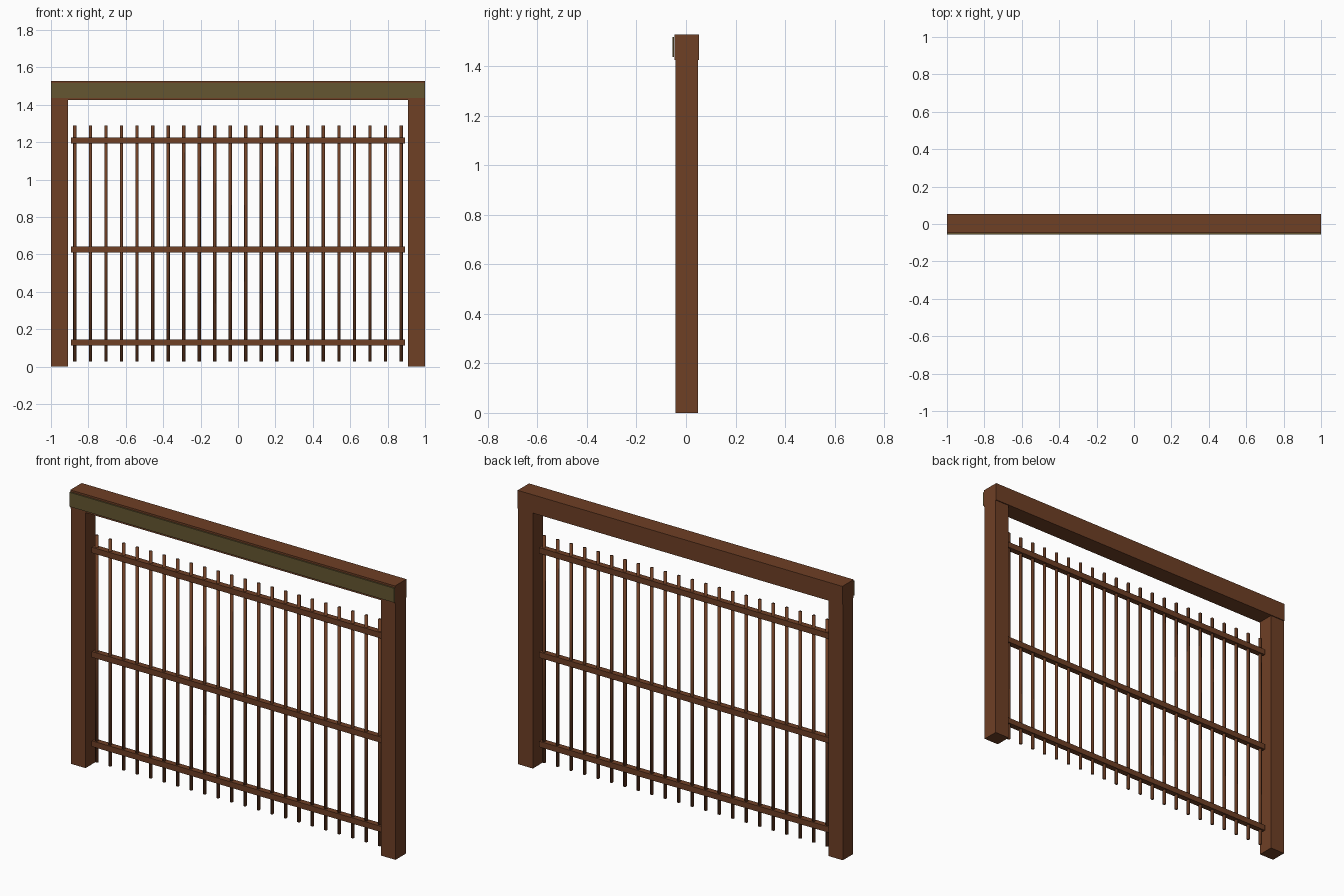
import bpy, bmesh
from mathutils import Matrix, Vector

if "Cube" in bpy.data.objects:
    bpy.data.objects.remove(bpy.data.objects["Cube"])

YC = 0.003  # centre line of the frame in depth


def material(name, rgb):
    m = bpy.data.materials.new(name)
    m.diffuse_color = (*rgb, 1.0)
    m.use_nodes = True
    m.node_tree.nodes["Principled BSDF"].inputs["Base Color"].default_value = m.diffuse_color
    return m


wood = material("brown wood", (0.158, 0.050, 0.0185))
olive = material("olive board", (0.128, 0.094, 0.031))


def finish(name, bm, mat, smooth=False):
    me = bpy.data.meshes.new(name)
    bm.to_mesh(me)
    bm.free()
    me.materials.append(mat)
    for p in me.polygons:
        p.use_smooth = smooth
    ob = bpy.data.objects.new(name, me)
    bpy.context.collection.objects.link(ob)
    return ob


def box(name, lo, hi, mat):
    lo, hi = Vector(lo), Vector(hi)
    bm = bmesh.new()
    bmesh.ops.create_cube(bm, size=1.0, matrix=Matrix.Translation((lo + hi) / 2)
                          @ Matrix.Diagonal((*(hi - lo), 1.0)))
    return finish(name, bm, mat)


# Posts
for side, x in (("left", -0.955), ("right", 0.955)):
    box(side + "_post", (x - 0.045, YC - 0.045, 0),
        (x + 0.045, YC + 0.045, 1.425), wood)

# Top beam and thin olive board on its front
box("top_beam", (-1, YC - 0.05, 1.425), (1, YC + 0.05, 1.527), wood)
box("front_board", (-1, -0.055, 1.437), (1, -0.0475, 1.517), olive)

# Horizontal rails
for name, z in (("lower", 0.13), ("middle", 0.627), ("upper", 1.208)):
    box(name + "_rail", (-0.892, YC - 0.016, z - 0.016),
        (0.892, YC + 0.016, z + 0.016), wood)

# Vertical bars, softly shaded from end to end
COUNT = 22
for i in range(COUNT):
    x = -0.872 + 1.744 * i / (COUNT - 1)
    bm = bmesh.new()
    bmesh.ops.create_cone(bm, cap_ends=True, segments=8, radius1=0.009,
                          radius2=0.009, depth=1.262,
                          matrix=Matrix.Translation((x, YC, 0.659)))
    finish("bar_%02d" % (i + 1), bm, wood, smooth=True)
